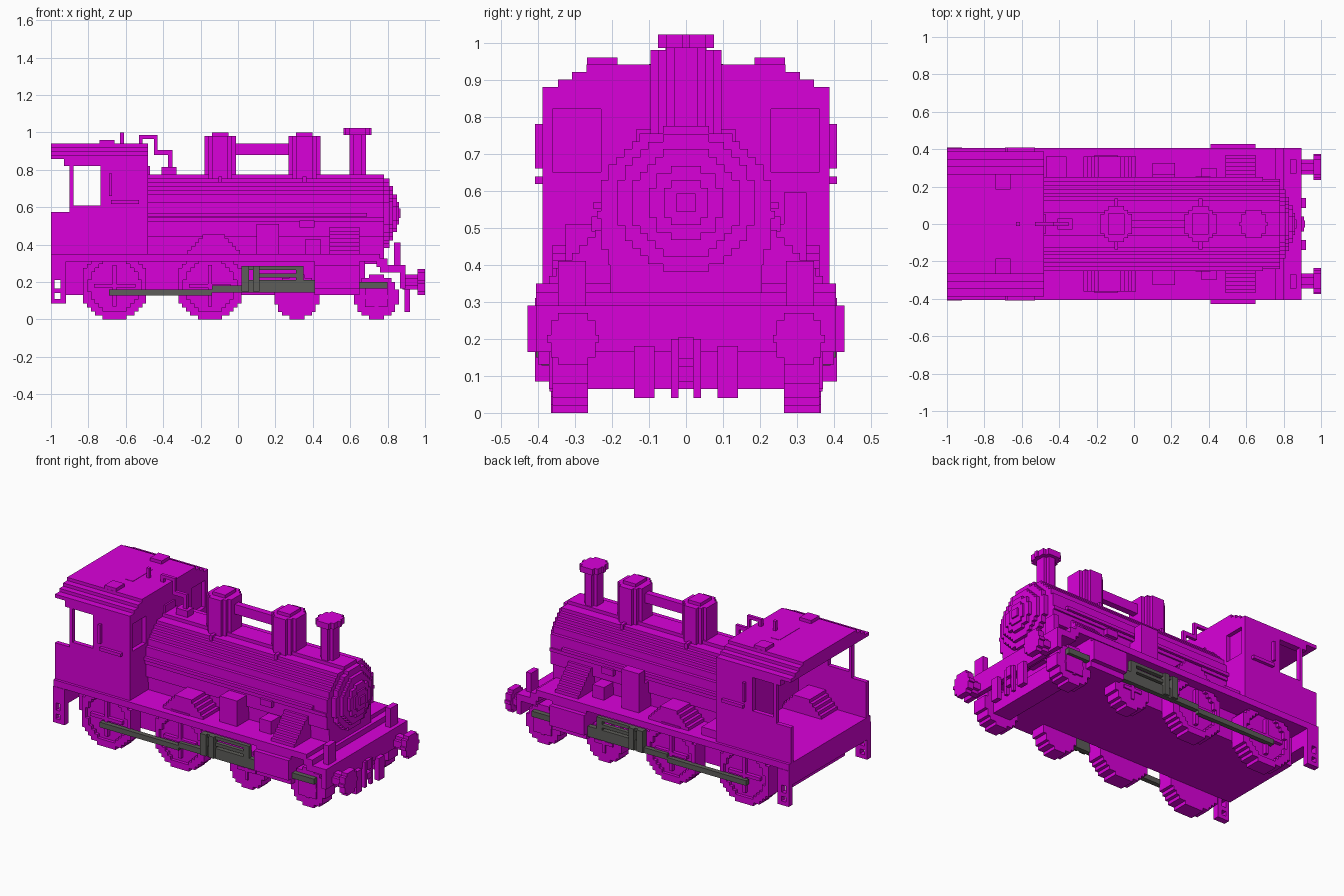
import bpy, bmesh, math

default = bpy.data.objects.get("Cube")
if default:
    bpy.data.objects.remove(default)

STEP = 0.0207  # size of one stair step on the round parts


def make_material(name, colour):
    mat = bpy.data.materials.new(name)
    mat.use_nodes = True
    mat.diffuse_color = colour
    mat.node_tree.nodes["Principled BSDF"].inputs["Base Color"].default_value = colour
    return mat


magenta = make_material("magenta", (.7, 0, .7, 1))
grey = make_material("dark grey", (.11, .11, .1, 1))


def finish(name, bm, mat):
    bmesh.ops.recalc_face_normals(bm, faces=bm.faces)
    mesh = bpy.data.meshes.new(name)
    bm.to_mesh(mesh)
    bm.free()
    mesh.materials.append(mat)
    obj = bpy.data.objects.new(name, mesh)
    bpy.context.scene.collection.objects.link(obj)
    return obj


def add_box(bm, x, y, z):
    cube = bmesh.ops.create_cube(bm, size=1)
    for v in cube["verts"]:
        for i, (lo, hi) in enumerate((x, y, z)):
            v.co[i] = lo + (v.co[i] + .5) * (hi - lo)


def boxes(name, parts, mat=magenta, mirror=False):
    """Boxes given as x, y and z ranges, optionally repeated on the other side."""
    bm = bmesh.new()
    for x, y, z in parts:
        add_box(bm, x, y, z)
        if mirror:
            add_box(bm, x, (-y[1], -y[0]), z)
    return finish(name, bm, mat)


def disc_rows(r):
    """Half widths of the stair-stepped rows of a disc, from bottom to top."""
    n = max(2, round(2 * r / STEP))
    h = 2 * r / n
    for i in range(n):
        low = -r + i * h
        mid = low + h / 2
        half = math.sqrt(max(0, r * r - mid * mid))
        yield low, low + h, min(r, max(h / 2, round(half / h) * h))


def place(axis, a, b, c):
    return {"x": (c, a, b), "y": (a, c, b), "z": (a, b, c)}[axis]


def disc(name, axis, centre, r, span):
    """Stepped round prism along an axis; centre is in the other two axes."""
    right = []
    for low, high, half in disc_rows(r):
        right += [(half, low), (half, high)]
    outline = right + [(-a, b) for a, b in reversed(right)]
    bm = bmesh.new()
    verts = [bm.verts.new(place(axis, centre[0] + a, centre[1] + b, span[0])) for a, b in outline]
    face = bm.faces.new(verts)
    top = bmesh.ops.extrude_face_region(bm, geom=[face])["geom"]
    shift = place(axis, 0, 0, span[1] - span[0])
    bmesh.ops.translate(bm, vec=shift, verts=[v for v in top if isinstance(v, bmesh.types.BMVert)])
    bmesh.ops.dissolve_limit(bm, angle_limit=.01, verts=bm.verts, edges=bm.edges)
    return finish(name, bm, magenta)


def wheel(name, x, r, side, rimmed):
    """Stepped disc with a cross of spokes and, if rimmed, a raised tyre."""
    def out(a, b):
        return tuple(sorted((side * a, side * b)))
    face = .345 if rimmed else .36
    disc(name + "_disc", "y", (x, r), r, out(.265, face))
    bm = bmesh.new()
    inner = r - 2 * STEP
    arm, thin = inner * .8, STEP / 2
    add_box(bm, (x - arm, x + arm), out(face - .01, .368), (r - thin, r + thin))
    add_box(bm, (x - thin, x + thin), out(face - .01, .368), (r - arm, r + arm))
    finish(name + "_spokes", bm, magenta)
    if not rimmed:
        return
    bm = bmesh.new()
    for low, high, half in disc_rows(r):
        mid = (low + high) / 2
        hole = math.sqrt(max(0, inner * inner - mid * mid))
        hole = min(round(hole / STEP) * STEP, half - STEP / 2)
        z = (r + low, r + high)
        add_box(bm, (x - half, x - hole), out(.34, .365), z)
        add_box(bm, (x + hole, x + half), out(.34, .365), z)
    finish(name + "_rim", bm, magenta)


# Wheels
for side, label in ((1, "left"), (-1, "right")):
    for i, (x, r) in enumerate(((-.66, .18), (-.15, .18), (.315, .12), (.74, .12))):
        wheel(f"{label}_wheel_{i + 1}", x, r, side, r > .15)

# Chassis
boxes("frame", [((-.92, .68), (-.266, .266), (.13, .32)),
                ((-.48, .78), (-.205, .205), (.31, .45))])
boxes("front_axle", [((.68, .8), (-.37, .37), (.065, .165))])
boxes("running_board", [((-1, .76), (-.405, .405), (.31, .35)),
                        ((.74, .8), (-.405, .405), (.28, .325)),
                        ((.76, .895), (-.405, .405), (.25, .29))])
boxes("buffer_beam", [((.865, .895), (-.405, .405), (.165, .29)),
                      ((-1, -.92), (-.39, .39), (.21, .33))])
boxes("cylinder", [((.41, .65), (.25, .428), (.165, .29)),
                   ((.41, .65), (.25, .4), (.13, .31))], mirror=True)
boxes("rear_step", [((-1, -.98), (.37, .408), (.085, .31)),
                    ((-.95, -.92), (.37, .408), (.085, .31)),
                    ((-1, -.92), (.37, .408), (.21, .31))]
      + [((-1, -.92), (.37, .408), (z, z + .025)) for z in (.085, .14)], mirror=True)

# Grey motion gear on both sides
boxes("connecting_rod", [((-.69, -.14), (.36, .39), (.128, .16)),
                         ((-.14, .41), (.36, .39), (.145, .18)),
                         ((.02, .41), (.36, .39), (.17, .21)),
                         ((.65, .8), (.34, .39), (.165, .2))], grey, True)
boxes("crosshead", [((.02, .06), (.365, .405), (.15, .285)),
                    ((.08, .115), (.365, .405), (.15, .285)),
                    ((.02, .35), (.365, .39), (.265, .285)),
                    ((.11, .35), (.365, .39), (.225, .245)),
                    ((.31, .35), (.365, .39), (.2, .285))], grey, True)

# Boiler and smokebox door
disc("boiler", "x", (0, .535), .24, (-.49, .78))
for i, (r, end) in enumerate(((.185, .81), (.145, .83), (.1, .85), (.06, .86), (.025, .87))):
    disc(f"smokebox_door_{i + 1}", "x", (0, .567), r, (.76, end))
boxes("boiler_rail", [((-.48, .69), (.23, .25), (.55, .57))], mirror=True)

# Domes, bridge between them and chimney
for i, x in enumerate((-.095, .355)):
    disc(f"dome_{i + 1}", "z", (x, 0), .096, (.7, .98))
    disc(f"dome_{i + 1}_cap", "z", (x, 0), .055, (.97, 1))
    boxes(f"dome_{i + 1}_foot", [((x - .01, x + .01), (-.135, .135), (.71, .765))])
boxes("dome_bridge", [((-.03, .29), (-.02, .02), (.88, .94))])
disc("chimney", "z", (.64, 0), .054, (.72, 1))
disc("chimney_cap", "z", (.64, 0), .075, (.985, 1.022))

# Whistle and its stepped pipe
boxes("whistle_pipe", [((x0, x1), (-.01, .01), (z0, z1)) for x0, x1, z0, z1 in (
    (-.375, -.35, .77, .9), (-.45, -.35, .88, .905), (-.45, -.43, .88, .985),
    (-.53, -.43, .965, .985), (-.53, -.51, .93, .985), (-.63, -.61, .93, 1))])
boxes("whistle_base", [((-.41, -.33), (-.03, .03), (.75, .815)),
                       ((-.49, -.47), (-.05, .05), (.75, .82))])

# Cab walls with open side windows and open rear
boxes("cab_side", [((-1, -.48), (.36, .388), (.31, .575)),
                   ((-.9, -.48), (.36, .388), (.56, .61)),
                   ((-.9, -.88), (.36, .388), (.6, .83)),
                   ((-.735, -.48), (.36, .388), (.6, .875)),
                   ((-.93, -.48), (.345, .388), (.82, .875)),
                   ((-.69, -.675), (.38, .408), (.66, .78)),
                   ((-.68, -.53), (.38, .408), (.618, .638))], mirror=True)
boxes("cab_front", [((-.53, -.505), (-.37, .37), (.31, .875)),
                    ((-.51, -.48), (-.23, .23), (.31, .9))])
boxes("cab_front_window_frame", [((-.51, -.48), (.22, .385), (.31, .65)),
                                 ((-.51, -.48), (.22, .385), (.82, .875)),
                                 ((-.51, -.48), (.365, .385), (.64, .83))], mirror=True)

# Stepped roof with hatches
boxes("roof", [((-1, -.48), (-w, w), (z, z + .022)) for w, z in
               ((.388, .858), (.345, .878), (.308, .898), (.268, .918))]
      + [((-.72, -.66), (-.1, .1), (.92, .942))])
boxes("roof_hatch", [((-.74, -.66), (.185, .267), (.93, .96))], mirror=True)

# Fittings on the running board
for label, centre in (("middle", -.13), ("cab", -.66)):
    boxes(label + "_splasher", [((centre - w, centre + w), (.2, .36), (.34, .37 + i * STEP))
                                for i, w in enumerate((.14, .12, .1, .08, .06))], mirror=True)
boxes("sand_ramp", [((.49, .65), (.2, .37 - i * STEP), (.34, .37 + i * STEP))
                    for i in range(7)], mirror=True)
boxes("tool_box", [((.1, .22), (.2, .325), (.34, .51)),
                   ((.36, .44), (.2, .3), (.34, .43)),
                   ((.33, .41), (.2, .255), (.49, .53))], mirror=True)
boxes("air_pump", [((-.47, -.36), (.2, .36), (.34, .4)),
                   ((.1, .22), (.265, .325), (.5, .595))])

# Front lamps, buffers and coupling
boxes("front_lamp", [((.835, .87), (.27, .345), (.28, .41))], mirror=True)
for y, label in ((.305, "left"), (-.305, "right")):
    disc(label + "_buffer_shaft", "x", (y, .2), .04, (.88, .97))
    disc(label + "_buffer", "x", (y, .2), .07, (.96, 1))
boxes("brake_hose", [((.89, .92), (.085, .14), (.04, .18)),
                     ((.89, .91), (.02, .04), (.04, .2))], mirror=True)
boxes("coupling", [((.89, .915), (-.02, .02), (.085, .125)),
                   ((.89, .915), (-.02, .02), (.145, .205))])
